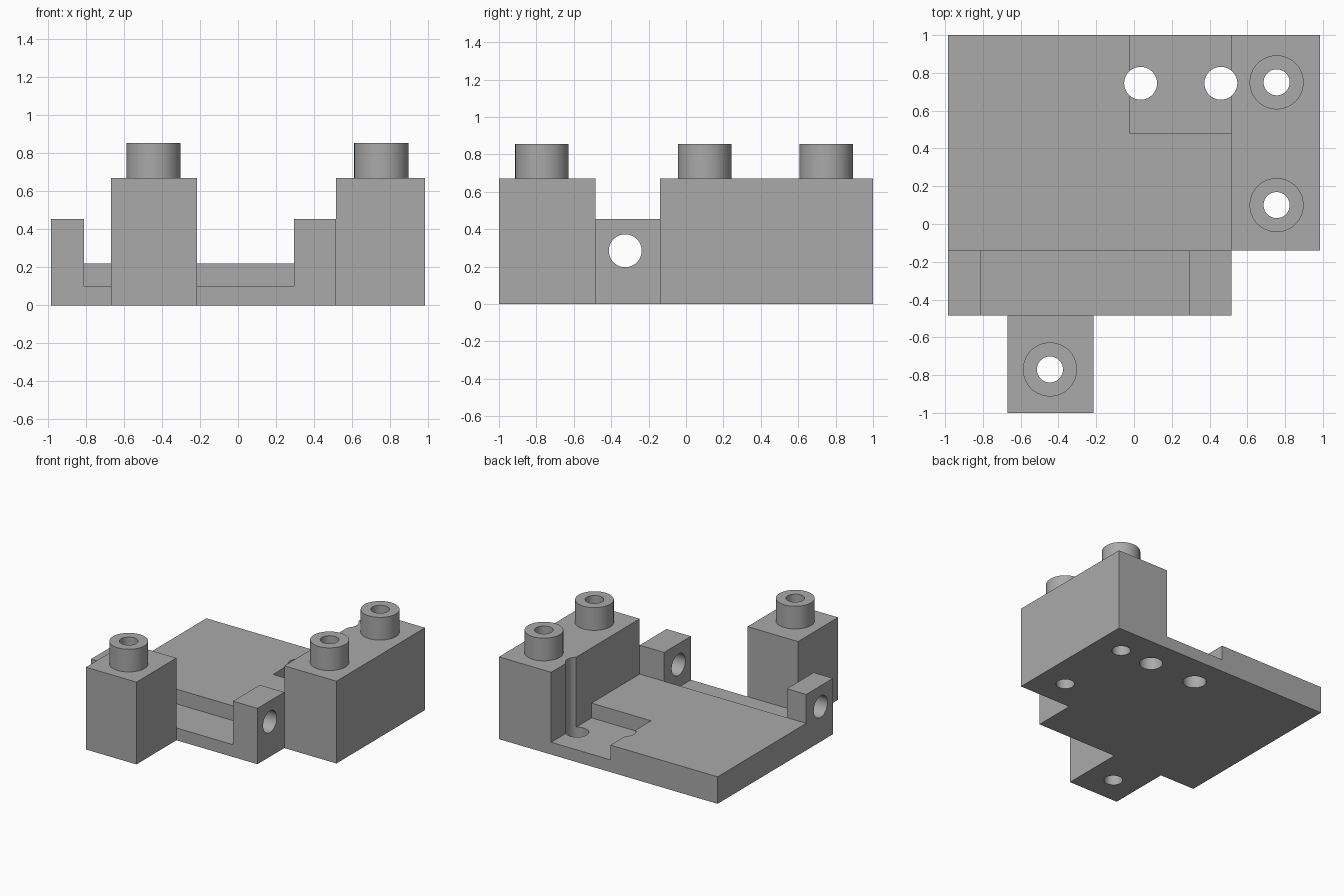
import bpy
import math

if "Cube" in bpy.data.objects:
    bpy.data.objects.remove(bpy.data.objects["Cube"])

grey = bpy.data.materials.new("plain_grey")
grey.use_nodes = True
colour = (0.4, 0.4, 0.4, 1)
grey.diffuse_color = colour
grey.node_tree.nodes["Principled BSDF"].inputs["Base Color"].default_value = colour


def box(name, x, y, z):
    """Box spanning the given (low, high) ranges."""
    centre = [(a + b) / 2 for a, b in (x, y, z)]
    bpy.ops.mesh.primitive_cube_add(size=1, location=centre)
    ob = bpy.context.object
    ob.name = name
    ob.scale = [b - a for a, b in (x, y, z)]
    bpy.ops.object.transform_apply(location=True, rotation=True, scale=True)
    ob.data.materials.append(grey)
    return ob


def cylinder(name, radius, height, centre, rotation=(0, 0, 0)):
    bpy.ops.mesh.primitive_cylinder_add(
        vertices=64, radius=radius, depth=height, location=centre, rotation=rotation)
    ob = bpy.context.object
    ob.name = name
    bpy.ops.object.transform_apply(location=True, rotation=True, scale=True)
    ob.data.materials.append(grey)
    return ob


def cut(parts, cutter):
    """Subtract the cutter from each part, then remove it."""
    cutter.hide_render = True
    for ob in parts:
        bpy.context.view_layer.objects.active = ob
        mod = ob.modifiers.new("cut", "BOOLEAN")
        mod.operation = "DIFFERENCE"
        mod.solver = "EXACT"
        mod.object = cutter
        bpy.ops.object.modifier_apply(modifier=mod.name)
    bpy.data.objects.remove(cutter)


LEFT, STEP, RIGHT = -0.985, 0.515, 0.985
FLOOR, PLATE, LUG, BLOCK, TOP = 0.10, 0.22, 0.455, 0.67, 0.855
FRONT, LEDGE, BACK = -0.485, -0.14, 1.0

# Main bodies
plate = box("base_plate", (LEFT, STEP), (LEDGE, BACK), (0, PLATE))
block = box("side_block", (STEP, RIGHT), (LEDGE, BACK), (0, BLOCK))
post = box("front_post", (-0.67, -0.215), (-1, FRONT), (0, BLOCK))

# Front channel with a lug at each end, pierced sideways
channel = box("front_channel", (LEFT, STEP), (FRONT, LEDGE), (0, LUG))
cut([channel], box("channel_gap", (-0.81, 0.295), (-0.6, 0), (FLOOR, 1)))
cut([channel], cylinder("lug_bore", 0.088, 3, (0, -0.325, 0.285), (0, math.pi / 2, 0)))

# Recess in the rear corner of the plate
cut([plate], box("recess", (-0.02, 0.6), (0.48, 1.1), (FLOOR, 1)))

# Vertical holes; the second also grooves the side block
cut([plate], cylinder("plate_hole", 0.087, 3, (0.035, 0.745, 0)))
cut([plate, block], cylinder("groove_hole", 0.087, 3, (0.46, 0.745, 0)))

# Bored round bosses
bosses = []
for name, x, y, body in (("front_boss", -0.445, -0.77, post),
                         ("middle_boss", 0.755, 0.1, block),
                         ("rear_boss", 0.755, 0.75, block)):
    boss = cylinder(name, 0.143, TOP - BLOCK, (x, y, (TOP + BLOCK) / 2))
    cut([body, boss], cylinder("boss_bore", 0.069, 3, (x, y, 0)))
    bosses.append(boss)

# Smooth round walls, sharp edges elsewhere
bpy.ops.object.select_all(action="DESELECT")
for ob in [plate, block, post, channel] + bosses:
    ob.select_set(True)
bpy.context.view_layer.objects.active = plate
bpy.ops.object.shade_smooth_by_angle(angle=math.radians(30))
